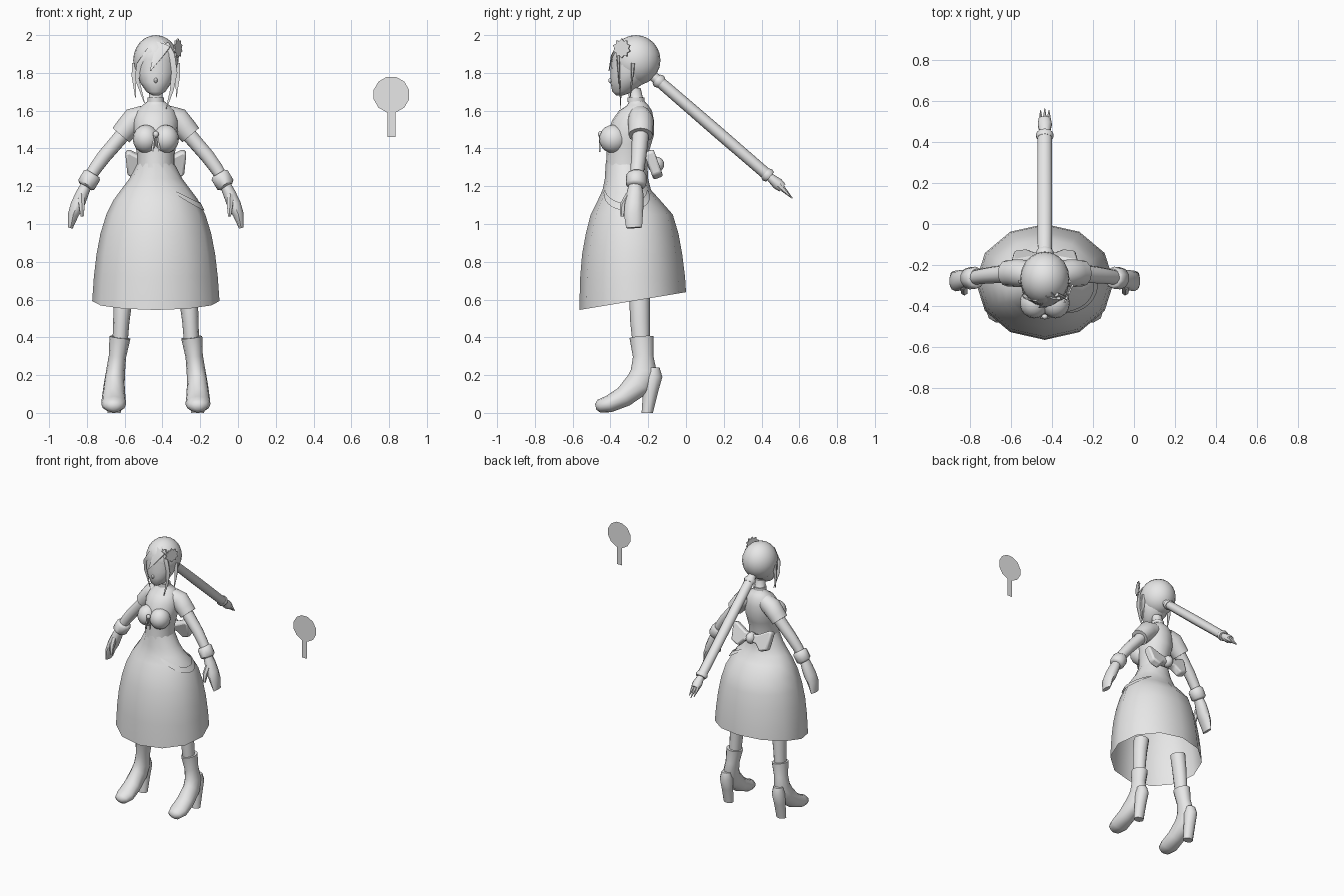
import bpy, bmesh, math
from mathutils import Vector, Matrix

if "Cube" in bpy.data.objects:
    bpy.data.objects.remove(bpy.data.objects["Cube"], do_unlink=True)

CX = -0.435  # centre line of the figure

grey = bpy.data.materials.new("plain_grey")
grey.use_nodes = True
grey.diffuse_color = (0.8, 0.8, 0.8, 1)
grey.node_tree.nodes["Principled BSDF"].inputs["Base Color"].default_value = (0.8, 0.8, 0.8, 1)


def finish(name, bm, mirror=False, angle=50):
    bmesh.ops.recalc_face_normals(bm, faces=bm.faces[:])
    me = bpy.data.meshes.new(name)
    bm.to_mesh(me)
    bm.free()
    me.materials.append(grey)
    me.shade_smooth()
    me.set_sharp_from_angle(angle=math.radians(angle))
    ob = bpy.data.objects.new(name, me)
    ob.location.x = CX
    bpy.context.collection.objects.link(ob)
    if mirror:
        ob.modifiers.new("Mirror", "MIRROR").use_mirror_merge = False
    return ob


def loft(name, rings, sides=10, level=False, mirror=False, caps=True, tilt=0, angle=50):
    """Rings are (x, y, z, radius_x, radius_y); level keeps them horizontal."""
    bm = bmesh.new()
    mids = [Vector(r[:3]) for r in rings]
    loops = []
    for i, r in enumerate(rings):
        u, v = Vector((1, 0, 0)), Vector((0, 1, 0))
        if not level:
            t = (mids[min(i + 1, len(mids) - 1)] - mids[max(i - 1, 0)]).normalized()
            u = (u - t * u.dot(t)).normalized()
            v = t.cross(u)
        loop = []
        for k in range(sides):
            a = 2 * math.pi * k / sides
            p = mids[i] + u * r[3] * math.sin(a) - v * r[4] * math.cos(a)
            if i == len(rings) - 1:
                p.z -= tilt * math.cos(a)
            loop.append(bm.verts.new(p))
        loops.append(loop)
    for a, b in zip(loops, loops[1:]):
        for k in range(sides):
            n = (k + 1) % sides
            bm.faces.new((a[k], a[n], b[n], b[k]))
    if caps:
        bm.faces.new(loops[0])
        bm.faces.new(loops[-1])
    return finish(name, bm, mirror, angle)


def ball(name, centre, radii, mirror=False, u=16, v=10):
    bm = bmesh.new()
    m = Matrix.Translation(centre) @ Matrix.Diagonal((*radii, 1))
    bmesh.ops.create_uvsphere(bm, u_segments=u, v_segments=v, radius=1, matrix=m)
    return finish(name, bm, mirror)


def plate(name, outline, centre, depth=0, turn=0, lean=0, mirror=False):
    """Flat x-z outline with thickness along y, turned about z and leaned about x."""
    bm = bmesh.new()
    m = Matrix.Translation(centre) @ Matrix.Rotation(turn, 4, "Z") @ Matrix.Rotation(lean, 4, "X")
    face = bm.faces.new([bm.verts.new(m @ Vector((x, -depth / 2, z))) for x, z in outline])
    if depth:
        out = bmesh.ops.extrude_face_region(bm, geom=[face])["geom"]
        move = m.to_3x3() @ Vector((0, depth, 0))
        bmesh.ops.translate(bm, vec=move, verts=[g for g in out if isinstance(g, bmesh.types.BMVert)])
    return finish(name, bm, mirror)


def depth_ring(z, rx, front, back):
    return (0, (front + back) / 2, z, rx, (back - front) / 2)


# Torso and bust
loft("torso", [depth_ring(*r) for r in (
    (1.72, .035, -.31, -.24), (1.655, .037, -.30, -.225), (1.63, .07, -.31, -.20),
    (1.60, .10, -.355, -.18), (1.55, .12, -.39, -.17), (1.47, .115, -.42, -.17),
    (1.42, .108, -.42, -.185), (1.37, .10, -.42, -.20), (1.30, .10, -.425, -.205))],
    sides=16, level=True)
ball("bust", (.052, -.385, 1.45), (.07, .075, .075), mirror=True)
loft("collar", [(0, -.265, z, .044, .046) for z in (1.67, 1.645)], 12, level=True)

# Bell skirt, open underneath
skirt = [depth_ring(*r) for r in (
    (1.32, .098, -.425, -.205), (1.24, .14, -.43, -.20), (1.18, .185, -.442, -.185),
    (1.13, .222, -.465, -.14), (1.05, .262, -.505, -.07), (.95, .293, -.53, -.04),
    (.84, .314, -.55, -.02), (.72, .328, -.56, -.005), (.592, .337, -.565, 0))]
loft("skirt", skirt, 12, level=True, caps=False, tilt=.047)


def skirt_point(z, a, grow):
    for p, q in zip(skirt, skirt[1:]):
        if p[2] >= z >= q[2]:
            f = (p[2] - z) / (p[2] - q[2])
            y, rx, ry = (p[i] + (q[i] - p[i]) * f for i in (1, 3, 4))
            return Vector((rx * grow * math.sin(a), y - ry * grow * math.cos(a), z))


# Sash hanging round the left hip
bm = bmesh.new()
rows = []
for i in range(15):
    t = i / 14
    a = math.radians(27 + 118 * t)
    z = 1.175 - .085 * math.sin(math.pi * t)
    half = .006 + .014 * math.sin(math.pi * t) ** .5
    rows.append([bm.verts.new(skirt_point(z + s * half, a, 1.03)) for s in (1, -1)])
for p, q in zip(rows, rows[1:]):
    bm.faces.new((p[0], p[1], q[1], q[0]))
finish("hip_sash", bm)

# Arms
loft("sleeve", [(.06, -.245, 1.57, .06, .06), (.115, -.24, 1.55, .068, .068),
                (.155, -.24, 1.505, .062, .066), (.185, -.24, 1.47, .058, .064)], 12, mirror=True)
loft("arm", [(.16, -.24, 1.49, .042, .045), (.22, -.245, 1.42, .04, .043),
             (.272, -.25, 1.36, .039, .04), (.32, -.257, 1.295, .036, .037),
             (.37, -.265, 1.215, .03, .032)], mirror=True)
loft("cuff", [(.332, -.262, 1.268, .04, .044), (.338, -.262, 1.258, .052, .054),
              (.368, -.265, 1.208, .052, .054), (.374, -.266, 1.198, .038, .04)], mirror=True)
loft("hand", [(.367, -.268, 1.21, .03, .034), (.39, -.27, 1.16, .035, .045),
              (.415, -.275, 1.10, .038, .05), (.437, -.278, 1.05, .03, .05),
              (.452, -.275, .98, .013, .042)], mirror=True)
loft("thumb", [(.395, -.30, 1.15, .02, .022), (.392, -.33, 1.10, .018, .02),
               (.39, -.338, 1.04, .009, .01)], 6, mirror=True)

# Legs and heeled boots
loft("leg", [(.163, -.245, .67, .052, .055), (.176, -.245, .57, .048, .054),
             (.183, -.243, .48, .043, .052), (.19, -.237, .36, .04, .045)], 12, mirror=True)
loft("boot", [(.19, -.235, .40, .056, .064), (.203, -.227, .30, .046, .054),
              (.213, -.222, .22, .05, .07), (.22, -.25, .155, .055, .072),
              (.223, -.33, .085, .062, .055), (.223, -.41, .046, .066, .045),
              (.223, -.46, .036, .05, .035), (.223, -.478, .032, .018, .016)], 12, mirror=True)
loft("boot_heel", [(.216, -.175, .24, .035, .035), (.218, -.175, .19, .046, .05),
                   (.22, -.188, .11, .042, .04), (.221, -.205, 0, .037, .03)],
     level=True, mirror=True)

# Head and hair
loft("face", [(0, -.352, 1.68, .016, .018), (0, -.335, 1.70, .05, .055),
              (0, -.31, 1.75, .085, .09), (0, -.30, 1.80, .105, .10),
              (0, -.295, 1.87, .105, .10)], 16, level=True)
ball("nose", (0, -.398, 1.76), (.01, .013, .014), u=8, v=6)
ball("hair_cap", (0, -.265, 1.867), (.12, .13, .133), u=20, v=12)


def lock(name, path, width, mirror=False):
    last = len(path) - 1
    loft(name, [(*p, max(.002, width * (1 - i / last) ** .7), max(.002, .012 * (1 - i / last)))
                for i, p in enumerate(path)], 6, mirror=mirror)


lock("fringe_right", [(.05, -.345, 1.95), (-.03, -.375, 1.91), (-.085, -.36, 1.84),
                      (-.10, -.345, 1.77), (-.06, -.345, 1.64)], .035)
lock("fringe_left", [(.045, -.345, 1.95), (.08, -.36, 1.89), (.098, -.355, 1.80),
                     (.085, -.35, 1.71), (.055, -.345, 1.61)], .03)
lock("fringe_middle", [(.04, -.355, 1.95), (.01, -.392, 1.89), (-.03, -.408, 1.81)], .045)
lock("side_lock", [(.108, -.28, 1.85), (.116, -.285, 1.78), (.108, -.295, 1.67)], .022, True)

# Flower ornament beside the fringe
petals = [(r * math.cos(a), r * math.sin(a)) for i in range(20)
          for a, r in [(math.pi * i / 10, .052 if i % 2 else .04)]]
plate("hair_flower", petals, (.116, -.34, 1.93), depth=.009, turn=math.radians(65))

# Long straight ponytail with two ties and a split tip
root, end = Vector((0, -.165, 1.775)), Vector((0, .46, 1.235))


def along(t, r):
    return (*root.lerp(end, t), r, r * .85)


loft("ponytail", [along(-.03, .03), along(.08, .036), along(.5, .038), along(.97, .036)])
for name, t in (("upper_tie", .035), ("lower_tie", .955)):
    loft(name, [along(t - .02, .038), along(t, .045), along(t + .02, .038)])
loft("ponytail_tip", [along(.97, .025), along(1.04, .036), along(1.08, .03)])
for i, x in enumerate((-.02, 0, .02)):
    p, q = root.lerp(end, 1.05), root.lerp(end, 1.15 + .015 * (i % 2))
    loft("tip_strand", [(x, p.y, p.z, .015, .02), (x, q.y, q.z - .01, .002, .003)], 6)

# Bow at the back of the waist
wing = [(0, .025), (.05, .03), (.14, .08), (.162, .07), (.15, -.055), (.09, -.08), (.05, -.035), (0, -.03)]
bow = plate("bow_loop", wing, (0, -.172, 1.315), depth=.055, lean=math.radians(20), mirror=True)
soft = bow.modifiers.new("Bevel", "BEVEL")
soft.width, soft.segments = .015, 2
ball("bow_knot", (0, -.16, 1.315), (.035, .045, .042), u=10, v=8)

# Chest ribbon
ball("ribbon_knot", (0, -.452, 1.475), (.016, .014, .018), u=8, v=6)
plate("ribbon_tail", [(.004, 0), (.014, -.09), (.024, -.07), (.01, 0)],
      (0, -.456, 1.47), depth=.008, mirror=True)

# Separate flat round paddle
ring = [(.097 * math.sin(a), .097 * math.cos(a)) for a in
        [math.radians(15 + 30 * i) for i in range(12)]]
plate("paddle_disc", ring, (.812 - CX, -.36, 1.685))
plate("paddle_handle", [(-.021, -.09), (.021, -.09), (.021, -.225), (-.021, -.225)],
      (.812 - CX, -.36, 1.685))
